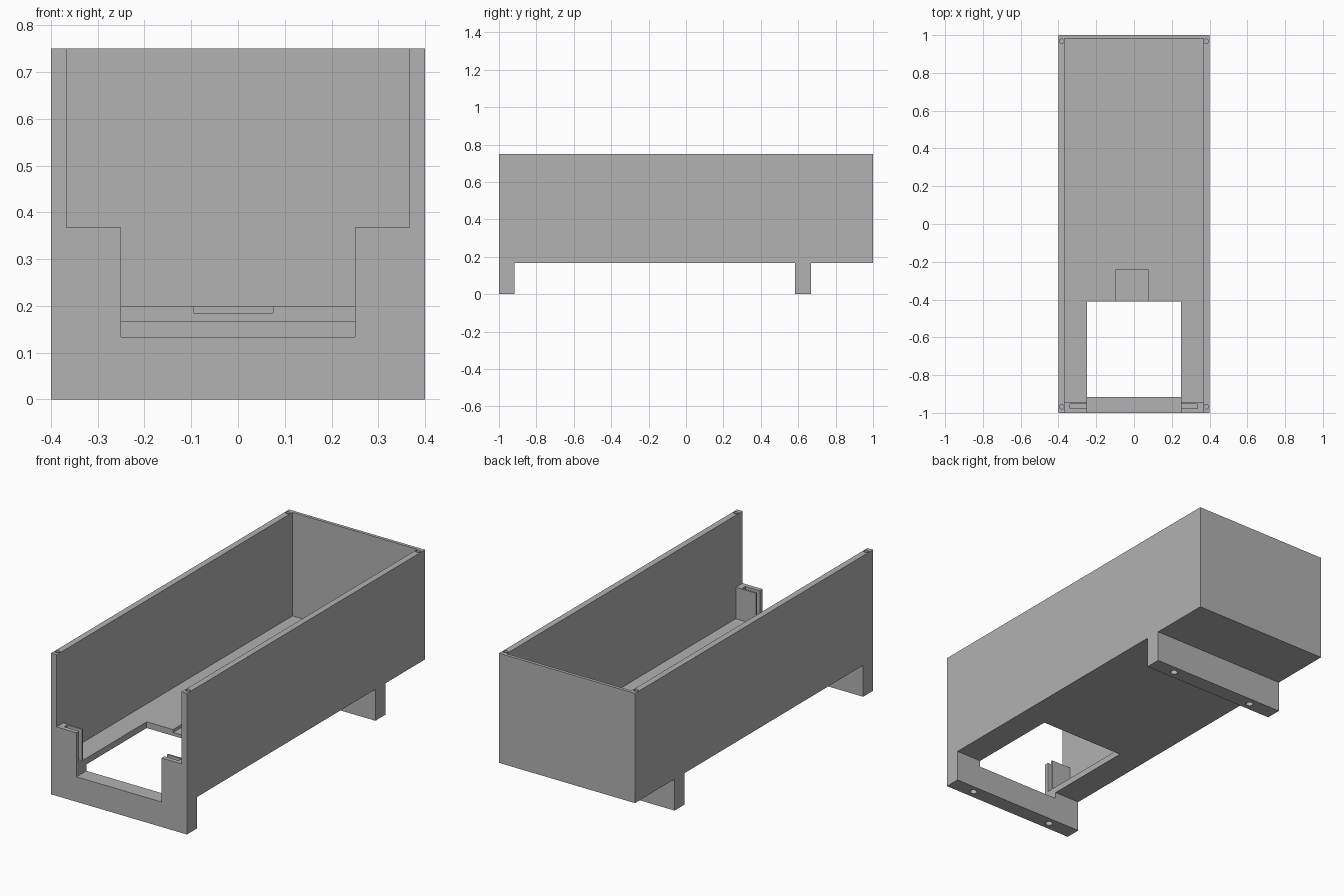
import bpy, bmesh
from mathutils import Matrix, Vector

cube = bpy.data.objects.get("Cube")
if cube:
    bpy.data.objects.remove(cube, do_unlink=True)

grey = bpy.data.materials.new("plain grey")
grey.use_nodes = True
colour = (0.445, 0.445, 0.445, 1)
grey.diffuse_color = colour
grey.node_tree.nodes["Principled BSDF"].inputs["Base Color"].default_value = colour


def new_object(name, bm):
    mesh = bpy.data.meshes.new(name)
    bm.to_mesh(mesh)
    bm.free()
    mesh.materials.append(grey)
    obj = bpy.data.objects.new(name, mesh)
    bpy.context.collection.objects.link(obj)
    return obj


def box(name, x, y, z):
    """Box from (low, high) ranges on each axis."""
    bm = bmesh.new()
    size = Vector((x[1] - x[0], y[1] - y[0], z[1] - z[0]))
    mid = Vector((sum(x), sum(y), sum(z))) / 2
    bmesh.ops.create_cube(bm, size=1, matrix=Matrix.Translation(mid) @ Matrix.Diagonal(size.to_4d()))
    return new_object(name, bm)


def drill(name, x, y, z, radius):
    bm = bmesh.new()
    bmesh.ops.create_cone(bm, cap_ends=True, segments=20, radius1=radius, radius2=radius,
                          depth=z[1] - z[0], matrix=Matrix.Translation((x, y, sum(z) / 2)))
    return new_object(name, bm)


def cut(target, cutter):
    cutter.hide_render = True
    mod = target.modifiers.new("cut", 'BOOLEAN')
    mod.operation = 'DIFFERENCE'
    mod.solver = 'EXACT'
    mod.object = cutter
    bpy.context.view_layer.objects.active = target
    bpy.ops.object.modifier_apply(modifier=mod.name)
    bpy.data.objects.remove(cutter, do_unlink=True)


WALL, OPENING = 0.367, 0.25      # half widths of the inside and of the front notch
FLOOR, UNDERSIDE = 0.2, 0.167
TOP, FRONT_FOOT = 0.75, -0.917

housing = box("housing", (-0.4, 0.4), (-1, 1), (0, TOP))

# Space beneath the floor, leaving two cross feet
cut(housing, box("underside_gap", (-1, 1), (FRONT_FOOT, 0.583), (-1, UNDERSIDE)))
cut(housing, box("rear_gap", (-1, 1), (0.667, 2), (-1, UNDERSIDE)))

# Open tray and stepped front
cut(housing, box("tray_space", (-WALL, WALL), (-0.943, 0.983), (FLOOR, 1)))
cut(housing, box("front_gap", (-WALL, WALL), (-1.2, -0.9), (0.367, 1.1)))
cut(housing, box("front_notch", (-OPENING, OPENING), (-1.2, FRONT_FOOT), (0.133, 0.5)))

# Floor opening with a shallow recess behind it
cut(housing, box("floor_opening", (-OPENING, OPENING), (FRONT_FOOT, -0.41), (0.133, 0.5)))
cut(housing, box("floor_recess", (-0.095, 0.075), (-0.5, -0.24), (0.185, 0.3)))

# Vertical slots in the front posts
for x in ((-0.338, -0.2), (0.2, 0.335)):
    cut(housing, box("post_slot", x, (-0.977, -0.953), (FLOOR, 0.5)))

# Screw holes in the wall tops and in the feet
for x in (-0.383, 0.383):
    for y in (-0.967, 0.967):
        cut(housing, drill("corner_hole", x, y, (0.65, 0.85), 0.012))
for x in (-0.24, 0.26):
    for y in (-0.958, 0.625):
        cut(housing, drill("foot_hole", x, y, (-0.1, 0.1), 0.018))
